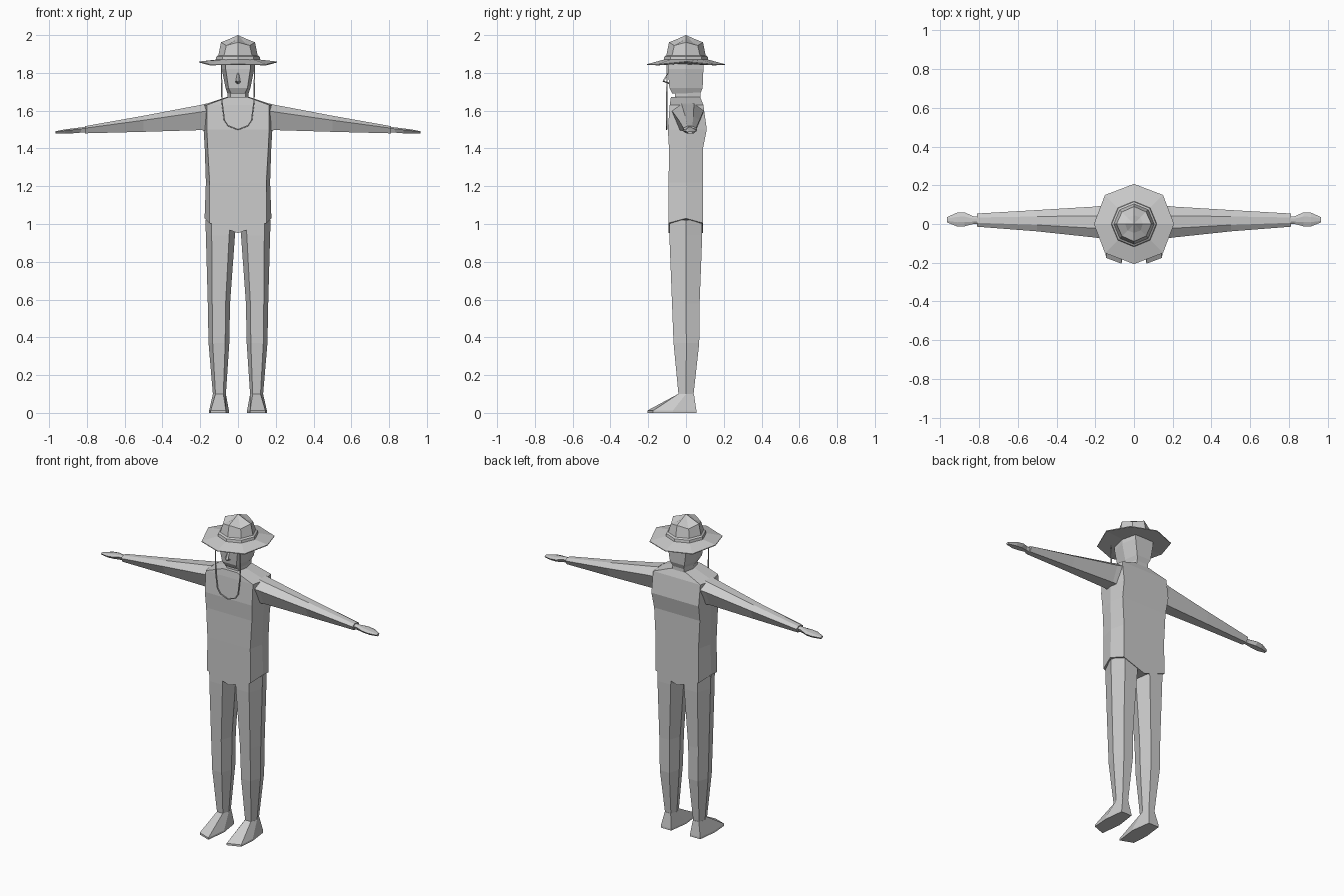
import bpy, bmesh, math

if "Cube" in bpy.data.objects:
    bpy.data.objects.remove(bpy.data.objects["Cube"])


def loft(name, rings, mirror=False):
    """Skin a closed, flat-faced body through rings of equal point count."""
    bm = bmesh.new()
    vs = [[bm.verts.new(p) for p in ring] for ring in rings]
    n = len(vs[0])
    for a, b in zip(vs, vs[1:]):
        for i in range(n):
            j = (i + 1) % n
            bm.faces.new((a[i], a[j], b[j], b[i]))
    for ring in (vs[0], vs[-1]):
        if (ring[0].co - ring[2].co).length > 1e-5:
            bm.faces.new(ring)
    bmesh.ops.remove_doubles(bm, verts=bm.verts, dist=1e-5)
    bmesh.ops.recalc_face_normals(bm, faces=bm.faces)
    mesh = bpy.data.meshes.new(name)
    bm.to_mesh(mesh)
    bm.free()
    obj = bpy.data.objects.new(name, mesh)
    bpy.context.collection.objects.link(obj)
    if mirror:
        obj.modifiers.new("mirror", "MIRROR")
    return obj


def body_ring(w, a, yf, yb, z, zc=None, zs=None):
    """Eight points: flat front and back of half width a, side ridges at w."""
    zc = z if zc is None else zc
    zs = z if zs is None else zs
    ym = (yf + yb) / 2
    return [(0, yf, zc), (a, yf, z), (w, ym, zs), (a, yb, z),
            (0, yb, zc), (-a, yb, z), (-w, ym, zs), (-a, yf, z)]


def leg_ring(xi, xo, yf, yb, z):
    """Six-sided leg section between inner and outer x."""
    k, ym = (xo - xi) * 0.2, (yf + yb) / 2
    return [(xi, ym, z), (xi + k, yf, z), (xo - k, yf, z),
            (xo, ym, z), (xo - k, yb, z), (xi + k, yb, z)]


def arm_ring(x, yf, yb, zb, zt):
    """Six-sided arm section, broad on top and narrow below."""
    d, h = yb - yf, zt - zb
    return [(x, yf, zb + h * 0.72), (x, yf + d * 0.3, zt), (x, yb - d * 0.3, zt),
            (x, yb, zb + h * 0.72), (x, yb - d * 0.25, zb), (x, yf + d * 0.25, zb)]


def hat_ring(r, z, rd=None, zd=None, zy=None):
    """Octagon; diagonal points may have their own radius and height."""
    pts = []
    for i in range(8):
        t = math.pi / 4 * i
        rr = rd if i % 2 and rd is not None else r
        zz = z
        if i % 2 and zd is not None:
            zz = zd
        if i % 4 == 2 and zy is not None:
            zz = zy
        pts.append((rr * math.cos(t), rr * math.sin(t), zz))
    return pts


# Torso with pointed hem and sloping shoulders
loft("torso", [
    body_ring(.177, .152, -.092, .090, 1.005, .952, 1.03),
    body_ring(.170, .150, -.092, .090, 1.22),
    body_ring(.176, .160, -.090, .090, 1.40),
    body_ring(.182, .165, -.096, .110, 1.50),
    body_ring(.185, .165, -.086, .092, 1.63),
    body_ring(.062, .050, -.080, .075, 1.672)])

# Neck, head and nose
loft("neck", [body_ring(.056, .040, -.058, .076, 1.65),
              body_ring(.056, .040, -.058, .076, 1.72)])
loft("head", [body_ring(.056, .036, -.072, .076, 1.69),
              body_ring(.066, .050, -.088, .088, 1.72),
              body_ring(.086, .065, -.096, .092, 1.82),
              body_ring(.086, .065, -.094, .092, 1.87)])
loft("nose", [[(-.014, -.085, 1.748), (.014, -.085, 1.748), (0, -.09, 1.74)],
              [(-.012, -.115, 1.757), (.012, -.115, 1.757), (0, -.125, 1.755)],
              [(-.005, -.09, 1.80), (.005, -.09, 1.80), (0, -.097, 1.80)]])

# Wide-brimmed hat with a pinched crown
loft("hat", [
    hat_ring(.08, 1.846),
    hat_ring(.207, 1.855, .212, 1.840, 1.842),
    hat_ring(.207, 1.860, .212, 1.845, 1.846),
    hat_ring(.118, 1.870),
    hat_ring(.115, 1.886),
    hat_ring(.104, 1.893),
    hat_ring(.090, 1.962, .088, 1.945),
    hat_ring(.045, 1.980, .048, 1.962),
    hat_ring(0, 2.0)])

# Hat cord hanging over the chest
half = [(.088, -.100, 1.85), (.085, -.102, 1.65), (.072, -.102, 1.55),
        (.052, -.102, 1.52), (0, -.102, 1.50)]
path = half + [(-x, y, z) for x, y, z in reversed(half[:-1])]
curve = bpy.data.curves.new("hat_cord", "CURVE")
curve.dimensions = "3D"
curve.bevel_depth = .004
curve.bevel_resolution = 0
spline = curve.splines.new("POLY")
spline.points.add(len(path) - 1)
for p, co in zip(spline.points, path):
    p.co = (*co, 1)
    p.radius = 1
spline.use_smooth = False
bpy.context.collection.objects.link(bpy.data.objects.new("hat_cord", curve))

# Arms and hands
loft("arms", [arm_ring(.165, -.075, .095, 1.495, 1.638),
              arm_ring(.20, -.070, .090, 1.497, 1.630),
              arm_ring(.50, -.038, .072, 1.488, 1.573),
              arm_ring(.81, -.014, .054, 1.480, 1.518)], True)
loft("hands", [arm_ring(.79, .000, .040, 1.484, 1.514),
               arm_ring(.83, .000, .040, 1.484, 1.512),
               arm_ring(.875, -.012, .060, 1.480, 1.506),
               arm_ring(.915, -.012, .058, 1.478, 1.501),
               arm_ring(.965, .008, .036, 1.478, 1.491)], True)

# Legs and feet
loft("legs", [leg_ring(.008, .173, -.088, .086, 1.02),
              leg_ring(.016, .170, -.088, .086, .94),
              leg_ring(.042, .160, -.074, .072, .58),
              leg_ring(.046, .156, -.066, .070, .37),
              leg_ring(.064, .133, -.040, .040, .10)], True)
sole = [(.048, -.07), (.064, -.205), (.145, -.175),
        (.153, -.07), (.138, .055), (.066, .055)]
loft("feet", [leg_ring(.064, .133, -.042, .042, .10),
              [(x, y, .012) for x, y in sole],
              [(x, y, 0) for x, y in sole]], True)
